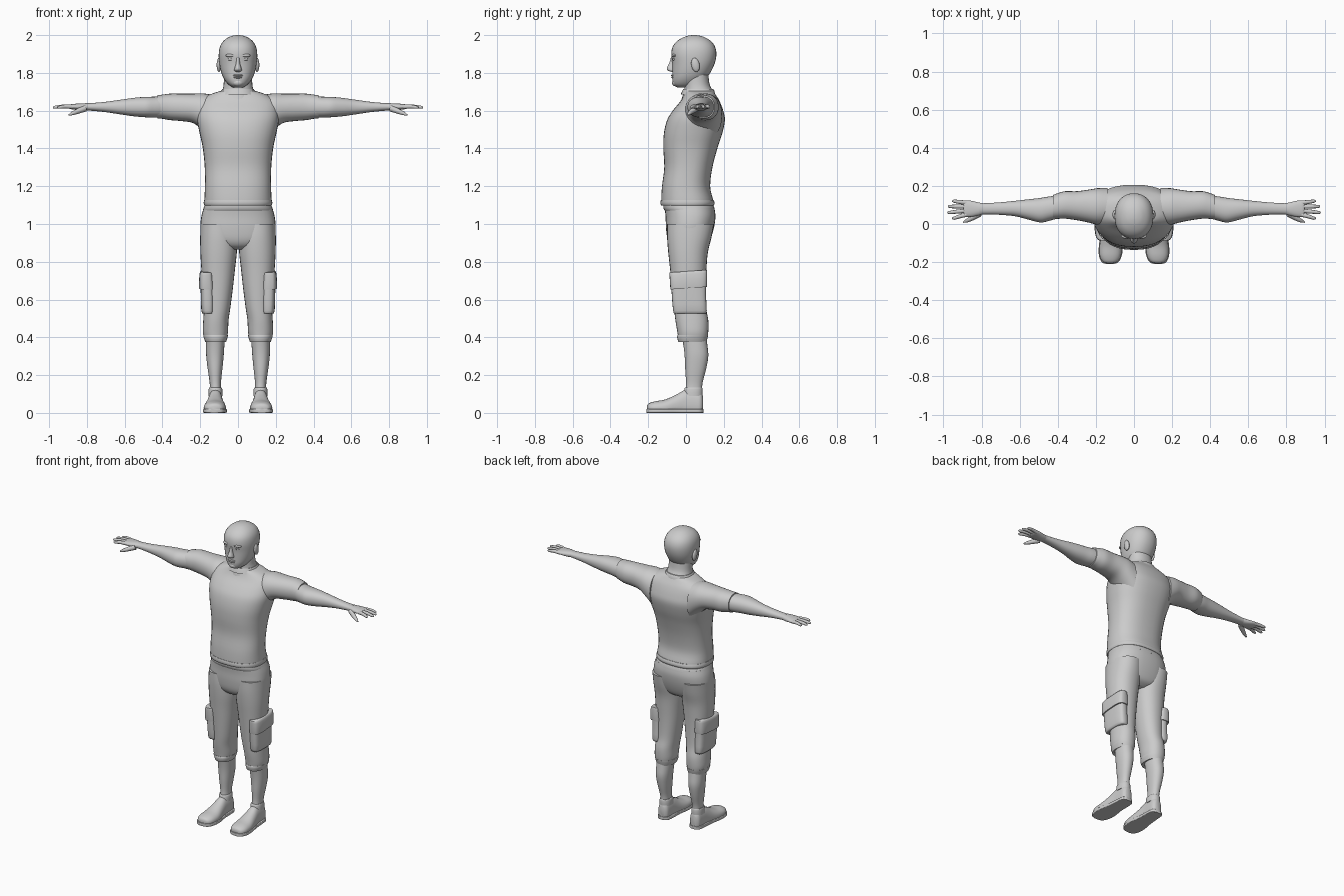
import bpy, bmesh, math
from mathutils import Vector, Matrix

grey = bpy.data.materials.new("plain_grey")
grey.diffuse_color = (0.6, 0.6, 0.6, 1)


def finish(name, bm, mirror=False, angle=50):
    """Turn a bmesh into a smooth-shaded object, optionally mirrored in x."""
    bmesh.ops.recalc_face_normals(bm, faces=bm.faces)
    me = bpy.data.meshes.new(name)
    bm.to_mesh(me)
    bm.free()
    me.materials.append(grey)
    ob = bpy.data.objects.new(name, me)
    bpy.context.collection.objects.link(ob)
    bpy.ops.object.select_all(action='DESELECT')
    ob.select_set(True)
    bpy.context.view_layer.objects.active = ob
    bpy.ops.object.shade_smooth_by_angle(angle=math.radians(angle))
    if mirror:
        m = ob.modifiers.new("mirror", 'MIRROR')
        m.use_mirror_merge = False
    return ob


def catmull(rows, steps):
    out = []
    for i in range(len(rows) - 1):
        a, b, c, d = (rows[max(0, min(len(rows) - 1, i + k))] for k in (-1, 0, 1, 2))
        for s in range(steps):
            t = s / steps
            out.append([0.5 * (2*q + (r-p)*t + (2*p-5*q+4*r-s_)*t*t + (3*q-p-3*r+s_)*t**3)
                        for p, q, r, s_ in zip(a, b, c, d)])
    out.append(list(rows[-1]))
    return out


def skin(bm, rings):
    rings = [[bm.verts.new(p) for p in ring] for ring in rings]
    n = len(rings[0])
    for a, b in zip(rings, rings[1:]):
        for i in range(n):
            j = (i + 1) % n
            bm.faces.new((a[i], a[j], b[j], b[i]))
    bm.faces.new(rings[0])
    bm.faces.new(rings[-1])


def loft(name, rows, axis='z', power=2.2, n=28, steps=4, mirror=False, floor=None):
    """Rows are (position, u_min, u_max, v_min, v_max) along an axis."""
    rings = []
    for t, u0, u1, v0, v1 in catmull(rows, steps):
        ring = []
        for i in range(n):
            a = 2 * math.pi * i / n
            c, s = math.cos(a), math.sin(a)
            u = (u0+u1)/2 + (u1-u0)/2 * math.copysign(abs(c) ** (2/power), c)
            v = (v0+v1)/2 + (v1-v0)/2 * math.copysign(abs(s) ** (2/power), s)
            p = {'z': (u, v, t), 'x': (t, u, v), 'y': (u, t, v)}[axis]
            ring.append(p if floor is None else (p[0], p[1], max(floor, p[2])))
        rings.append(ring)
    bm = bmesh.new()
    skin(bm, rings)
    return finish(name, bm, mirror)


def tube(name, pts, n=10, mirror=True):
    """Rounded finger-like tube through (x, y, z, radius)."""
    rows = catmull(pts, 3)
    d = (Vector(pts[-1][:3]) - Vector(pts[0][:3])).normalized()
    rot = d.to_track_quat('Z', 'Y')
    bm = bmesh.new()
    skin(bm, [[Vector(r[:3]) + rot @ Vector((r[3]*math.cos(k*2*math.pi/n),
              r[3]*math.sin(k*2*math.pi/n), 0)) for k in range(n)] for r in rows])
    return finish(name, bm, mirror)


def blob(name, loc, size, tilt=0, mirror=False):
    bm = bmesh.new()
    mat = Matrix.Translation(loc) @ Matrix.Rotation(tilt, 4, 'X') @ Matrix.Diagonal((*size, 1))
    bmesh.ops.create_uvsphere(bm, u_segments=16, v_segments=10, radius=1, matrix=mat)
    return finish(name, bm, mirror)


def sym(z, w, y0, y1):
    return (z, -w, w, y0, y1)


# Head and neck
loft("head", [sym(1.722, .025, -.045, .03), sym(1.738, .05, -.066, .07), sym(1.765, .072, -.072, .1),
              sym(1.80, .088, -.072, .128), sym(1.85, .099, -.073, .152), sym(1.90, .102, -.078, .161),
              sym(1.94, .095, -.07, .153), sym(1.97, .076, -.045, .13), sym(1.99, .047, -.01, .096),
              sym(1.998, .022, .018, .067), sym(2.0, .004, .038, .048)], n=32)
loft("neck", [sym(1.64, .10, -.03, .17), sym(1.70, .084, -.012, .145), sym(1.74, .076, -.008, .125),
              sym(1.80, .074, -.01, .118)])

# Face
loft("nose", [sym(1.806, .01, -.078, -.06), sym(1.812, .02, -.096, -.05), sym(1.825, .018, -.102, -.05),
              sym(1.85, .011, -.09, -.05), sym(1.882, .009, -.08, -.05)], power=2, n=14)
blob("brow", (.038, -.062, 1.892), (.03, .016, .009), mirror=True)
blob("eye", (.037, -.058, 1.872), (.017, .014, .009), mirror=True)
blob("upper_lip", (0, -.066, 1.787), (.028, .014, .006))
blob("lower_lip", (0, -.065, 1.777), (.024, .014, .007))
blob("chin", (0, -.052, 1.748), (.03, .022, .02))
blob("ear", (.101, .05, 1.842), (.012, .022, .038), tilt=.2, mirror=True)

# Shirt body, collar and hem
loft("shirt_body", [sym(1.10, .176, -.128, .142), sym(1.125, .178, -.131, .144), sym(1.20, .175, -.127, .128),
                    sym(1.30, .176, -.115, .14), sym(1.40, .186, -.12, .166), sym(1.48, .203, -.117, .192),
                    sym(1.55, .217, -.10, .206), sym(1.60, .217, -.07, .197), sym(1.65, .205, -.03, .178),
                    sym(1.685, .15, -.012, .157), sym(1.705, .09, -.01, .145)], power=2.4, n=36)
loft("collar", [sym(1.685, .10, -.028, .155), sym(1.705, .089, -.02, .15), sym(1.716, .083, -.014, .143)], steps=2)
loft("shirt_hem", [sym(1.098, .178, -.131, .147), sym(1.11, .182, -.136, .152), sym(1.128, .179, -.133, .146)],
     power=2.4, n=36, steps=2)

# Arms: sleeve, forearm, palm
loft("sleeve", [(.14, -.01, .19, 1.45, 1.685), (.19, -.005, .188, 1.50, 1.692), (.24, .008, .18, 1.535, 1.69),
                (.30, .02, .172, 1.545, 1.69), (.36, .028, .172, 1.55, 1.69), (.40, .027, .162, 1.557, 1.685),
                (.425, .025, .152, 1.558, 1.682)], axis='x', mirror=True)
loft("forearm", [(.38, .035, .15, 1.565, 1.677), (.44, .018, .145, 1.563, 1.674), (.49, .008, .137, 1.565, 1.673),
                 (.55, .022, .13, 1.57, 1.668), (.62, .04, .122, 1.58, 1.658), (.70, .048, .114, 1.592, 1.647),
                 (.78, .051, .109, 1.60, 1.64), (.81, .05, .11, 1.602, 1.64)], axis='x', mirror=True)
loft("palm", [(.79, .052, .108, 1.602, 1.639), (.82, .044, .114, 1.60, 1.639), (.855, .038, .122, 1.604, 1.637),
              (.885, .038, .124, 1.608, 1.634), (.895, .042, .12, 1.613, 1.629)], axis='x', mirror=True)

# Fingers and thumb
for i, (y0, y1, end) in enumerate([(.05, .03, .955), (.07, .06, .98), (.091, .092, .977), (.111, .12, .955)]):
    ym = (y0 + y1) / 2
    tube(f"finger_{i + 1}", [(.875, y0, 1.62, .0115), ((.875+end)/2, ym, 1.622, .0105),
                             (end-.01, y1, 1.618, .008), (end, y1, 1.617, .003)])
tube("thumb", [(.81, .055, 1.612, .017), (.845, .034, 1.598, .014), (.875, .018, 1.586, .01),
               (.895, .01, 1.577, .004)])

# Trousers: waistband, seat, legs and cuffs
loft("waistband", [sym(1.07, .184, -.112, .153), sym(1.085, .182, -.12, .15), sym(1.11, .172, -.12, .14)],
     power=2.4, n=36, steps=2)
loft("trouser_seat", [sym(.865, .05, -.05, .075), sym(.885, .13, -.08, .11), sym(.92, .185, -.098, .13),
                      sym(.98, .199, -.106, .148), sym(1.04, .194, -.108, .156), sym(1.085, .182, -.113, .15)],
     power=2.4, n=36)
loft("trouser_leg", [(1.0, .012, .198, -.10, .148), (.93, .004, .2, -.10, .135), (.85, .006, .199, -.094, .116),
                     (.76, .016, .194, -.084, .108), (.66, .027, .186, -.074, .104), (.56, .040, .18, -.064, .106),
                     (.49, .05, .184, -.056, .118), (.43, .053, .186, -.046, .118), (.39, .06, .178, -.04, .112)],
     mirror=True)
loft("trouser_cuff", [(.412, .054, .184, -.044, .117), (.40, .055, .182, -.047, .115), (.375, .063, .173, -.04, .108)],
     steps=2, mirror=True)

# Cargo pockets with flaps
loft("cargo_pocket", [(.525, .13, .186, -.062, .104), (.54, .125, .194, -.068, .11), (.62, .125, .197, -.075, .106),
                      (.70, .13, .198, -.078, .106)], power=3.2, steps=2, mirror=True)
flap = loft("pocket_flap", [(.66, .125, .204, -.081, .11), (.668, .125, .207, -.083, .112),
                            (.735, .13, .204, -.087, .112), (.75, .135, .196, -.086, .11)],
            power=3.6, steps=2, mirror=True)
for v in flap.data.vertices:
    v.co.z += (v.co.y - .01) * .07

# Lower legs
loft("lower_leg", [(.42, .07, .168, -.025, .105), (.36, .072, .169, -.014, .113), (.30, .076, .168, -.007, .118),
                   (.23, .083, .160, -.004, .106), (.16, .090, .150, 0, .088), (.11, .089, .149, -.004, .084),
                   (.06, .085, .152, -.01, .08)], mirror=True)

# Shoes: upper, ankle collar and sole
loft("shoe_upper", [(-.206, .11, .143, .012, .036), (-.197, .085, .165, .0, .05), (-.165, .068, .180, -.01, .061),
                    (-.11, .064, .18, -.02, .071), (-.05, .074, .168, -.03, .097), (-.005, .08, .16, -.04, .122),
                    (.04, .081, .157, -.04, .126), (.075, .084, .154, -.03, .118), (.09, .098, .14, 0, .09)],
     axis='y', mirror=True, floor=.012)
loft("shoe_collar", [(.09, .082, .156, -.012, .088), (.125, .083, .155, -.009, .088), (.134, .087, .152, -.004, .085)],
     steps=2, mirror=True)
loft("shoe_sole", [(-.21, .108, .145, 0, .02), (-.2, .082, .169, 0, .021), (-.165, .064, .184, 0, .021),
                   (-.11, .059, .184, 0, .021), (-.04, .07, .172, 0, .021), (.03, .072, .166, 0, .021),
                   (.075, .078, .16, 0, .021), (.093, .1, .138, 0, .02)],
     axis='y', power=8, mirror=True)
